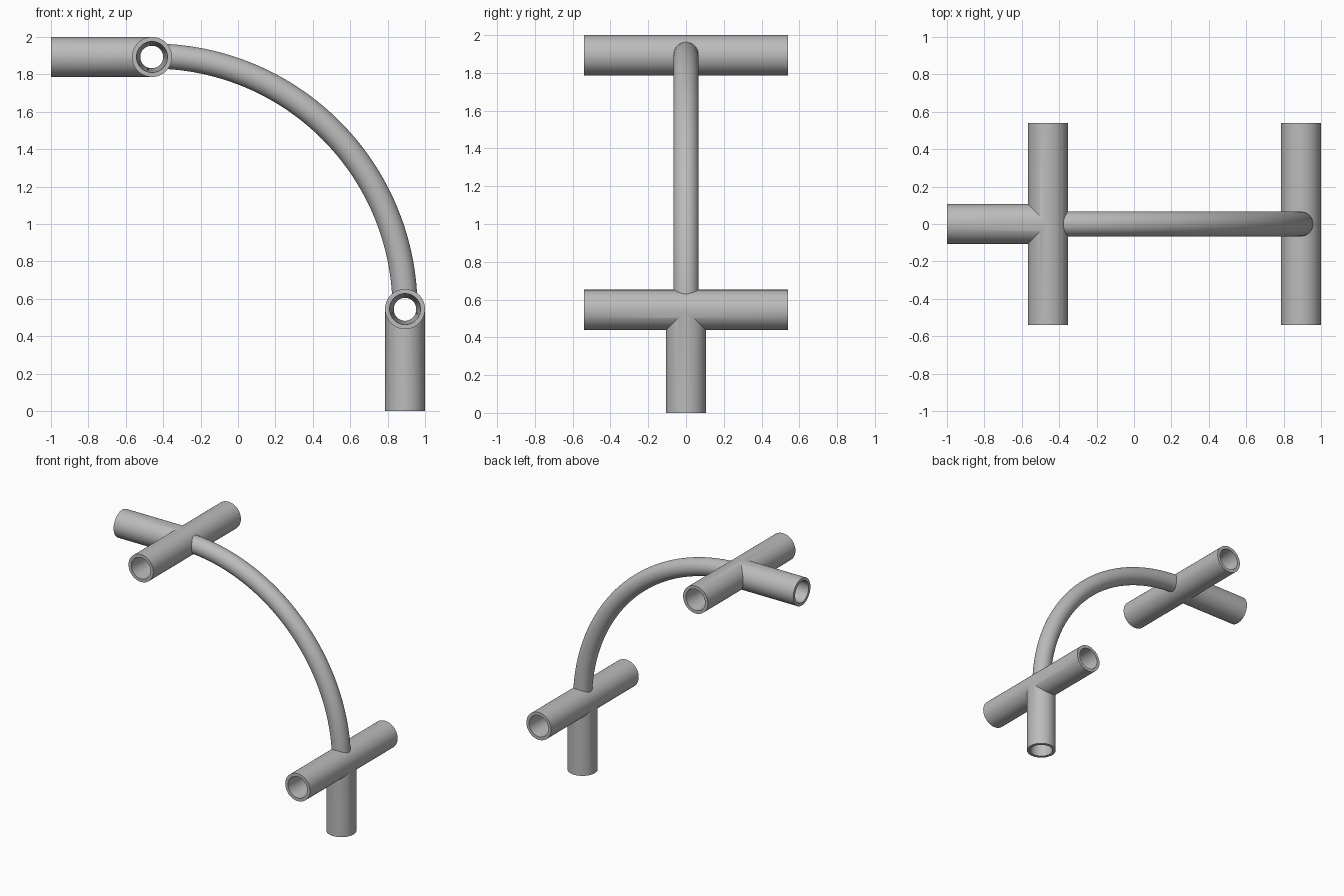
import bpy
import bmesh
import math
from mathutils import Vector

cube = bpy.data.objects.get("Cube")
if cube:
    bpy.data.objects.remove(cube)

grey = bpy.data.materials.new("plain_grey")
grey.use_nodes = True
grey.diffuse_color = (0.5, 0.5, 0.5, 1)
grey.node_tree.nodes["Principled BSDF"].inputs["Base Color"].default_value = (0.5, 0.5, 0.5, 1)

OUTER, MOUTH, BORE = 0.107, 0.083, 0.06
HALF = 0.54
SIDES = 64
UPPER = Vector((-0.46, 0, 1.893))
LOWER = Vector((0.893, 0, 0.545))


def add_object(name, bm):
    bmesh.ops.recalc_face_normals(bm, faces=bm.faces)
    mesh = bpy.data.meshes.new(name)
    bm.to_mesh(mesh)
    bm.free()
    mesh.materials.append(grey)
    obj = bpy.data.objects.new(name, mesh)
    bpy.context.collection.objects.link(obj)
    return obj


def sweep(name, path, radii, tangents):
    """Closed round tube through the path points."""
    bm = bmesh.new()
    rings = []
    for point, radius, tangent in zip(path, radii, tangents):
        turn = tangent.to_track_quat("Z", "Y")
        ring = []
        for i in range(SIDES):
            a = math.tau * i / SIDES
            ring.append(bm.verts.new(point + turn @ Vector((radius * math.cos(a), radius * math.sin(a), 0))))
        rings.append(ring)
    for a, b in zip(rings, rings[1:]):
        for i in range(SIDES):
            j = (i + 1) % SIDES
            bm.faces.new((a[i], a[j], b[j], b[i]))
    bm.faces.new(rings[0])
    bm.faces.new(rings[-1])
    return add_object(name, bm)


def straight(name, points, radii):
    direction = (points[-1] - points[0]).normalized()
    return sweep(name, points, radii, [direction] * len(points))


def combine(target, tool, operation):
    mod = target.modifiers.new(operation.lower(), "BOOLEAN")
    mod.operation, mod.solver, mod.object = operation, "EXACT", tool
    bpy.context.view_layer.update()
    result = bpy.data.meshes.new_from_object(target.evaluated_get(bpy.context.evaluated_depsgraph_get()))
    target.modifiers.clear()
    target.data = result
    bpy.data.objects.remove(tool)


def smooth(obj):
    bpy.ops.object.select_all(action="DESELECT")
    obj.select_set(True)
    bpy.context.view_layer.objects.active = obj
    bpy.ops.object.shade_smooth_by_angle(angle=math.radians(30))


def tee(name, centre, stem_end):
    """Cross tube and stem with tapered sockets running in to the middle."""
    side = Vector((0, HALF, 0))
    out = (stem_end - centre).normalized()
    body = straight(name, [centre - side, centre + side], [OUTER, OUTER])
    stem = straight(name + "_stem", [centre, stem_end], [OUTER - 0.001] * 2)
    combine(body, stem, "UNION")
    over = 1.01
    bore = straight(name + "_bore", [centre - side * over, centre, centre + side * over], [MOUTH, BORE, MOUTH])
    combine(body, bore, "DIFFERENCE")
    socket = straight(name + "_socket", [centre, stem_end + out * 0.005], [BORE - 0.002, MOUTH])
    combine(body, socket, "DIFFERENCE")
    smooth(body)


tee("upper_tee", UPPER, Vector((-1, 0, UPPER.z)))
tee("lower_tee", LOWER, Vector((LOWER.x, 0, 0)))

# Quarter-circle arch, ending inside the walls of the cross tubes
radius = LOWER.x - UPPER.x
hub = Vector((UPPER.x, 0, LOWER.z))
trim = 0.058
angles = [trim + (math.pi / 2 - 2 * trim) * i / 48 for i in range(49)]
path = [hub + radius * Vector((math.cos(a), 0, math.sin(a))) for a in angles]
tangents = [Vector((-math.sin(a), 0, math.cos(a))) for a in angles]
arch = sweep("curved_arch", path, [0.067] * len(path), tangents)
smooth(arch)
